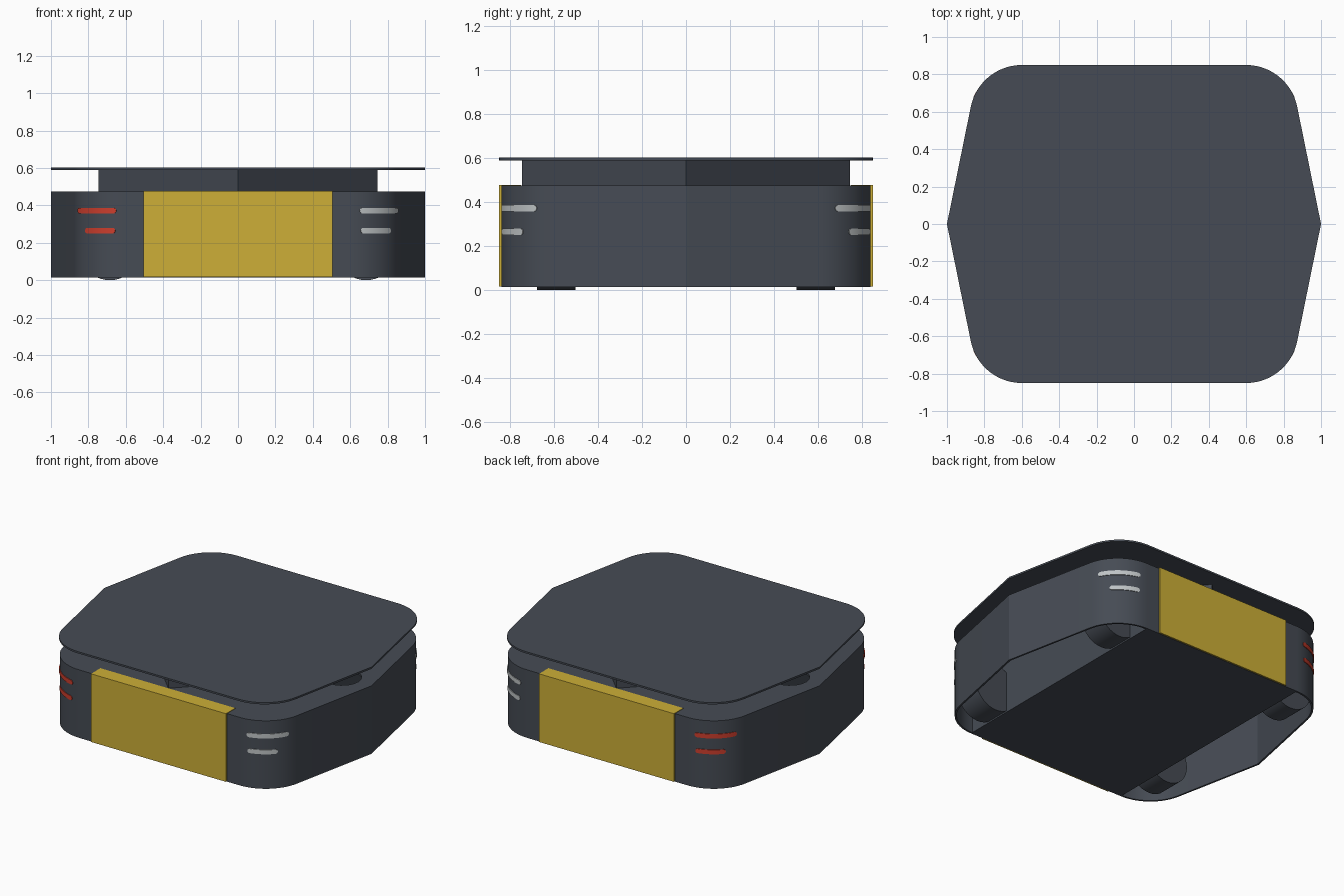
import bpy, bmesh, math

cube = bpy.data.objects.get("Cube")
if cube:
    bpy.data.objects.remove(cube, do_unlink=True)


def material(name, rgb):
    m = bpy.data.materials.new(name)
    m.use_nodes = True
    m.diffuse_color = (*rgb, 1)
    m.node_tree.nodes["Principled BSDF"].inputs["Base Color"].default_value = (*rgb, 1)
    return m


GREY = material("slate grey", (0.061, 0.071, 0.089))
YELLOW = material("mustard yellow", (0.61, 0.43, 0.038))
RED = material("red light", (0.61, 0.048, 0.026))
WHITE = material("white light", (0.52, 0.55, 0.56))

SIDE = math.radians(11.5)          # lean of the angled side walls
HALF_Y = 0.84                      # half depth of the body


def corner_radius(half_y):
    c, s = math.cos(SIDE), math.sin(SIDE)
    return (c - c * 0.6 - s * half_y) / (1 - s)


def corner_point(half_y, a, offset=0.0):
    """Point on the rounded corner, a measured from the +y direction."""
    r = corner_radius(half_y)
    return (0.6 + (r + offset) * math.sin(a), half_y - r + (r + offset) * math.cos(a))


def half_outline(half_y, inset=0.0, steps=14):
    """Right half of the plan: corner, side point, corner."""
    end = math.pi / 2 - SIDE
    arc = [corner_point(half_y, end * i / steps, -inset) for i in range(steps + 1)]
    tip = [(1 - inset / math.cos(SIDE), 0)]
    return arc + tip + [(x, -y) for x, y in reversed(arc)]


def outline(half_y):
    half = half_outline(half_y)
    return half + [(-x, -y) for x, y in half]


def finish(bm, name, mat, smooth=False):
    bmesh.ops.recalc_face_normals(bm, faces=bm.faces)
    me = bpy.data.meshes.new(name)
    bm.to_mesh(me)
    bm.free()
    ob = bpy.data.objects.new(name, me)
    bpy.context.collection.objects.link(ob)
    me.materials.append(mat)
    if smooth:
        smooth_by_angle(ob)
    return ob


def activate(ob):
    bpy.ops.object.select_all(action="DESELECT")
    ob.select_set(True)
    bpy.context.view_layer.objects.active = ob


def smooth_by_angle(ob):
    activate(ob)
    bpy.ops.object.shade_smooth_by_angle(angle=math.radians(10))


def prism(name, points, z0, z1, mat, smooth=False):
    bm = bmesh.new()
    face = bm.faces.new([bm.verts.new((x, y, z0)) for x, y in points])
    top = bmesh.ops.extrude_face_region(bm, geom=[face])["geom"]
    bmesh.ops.translate(bm, vec=(0, 0, z1 - z0),
                        verts=[v for v in top if isinstance(v, bmesh.types.BMVert)])
    return finish(bm, name, mat, smooth)


def cut(ob, cutter):
    mod = ob.modifiers.new("cut", "BOOLEAN")
    mod.operation, mod.solver, mod.object = "DIFFERENCE", "EXACT", cutter
    activate(ob)
    bpy.ops.object.modifier_apply(modifier=mod.name)
    bpy.data.objects.remove(cutter, do_unlink=True)


# Body: central box with thin-walled wheel bays open underneath
body = prism("body", outline(HALF_Y), 0.015, 0.475, GREY)
for s in (1, -1):
    bay = [(s * x, y) for x, y in half_outline(HALF_Y, 0.012)]
    cut(body, prism("bay_cutter", bay, -0.1, 0.462, GREY))
    hole = [(s * 0.78 + 0.12 * math.cos(i * math.pi / 12), 0.12 * math.sin(i * math.pi / 12))
            for i in range(24)]
    cut(body, prism("hole_cutter", hole, 0.4, 0.6, GREY))
smooth_by_angle(body)

# Lifting column and load plate
R = 0.745
prism("lift_column", [(R, 0), (0, R), (-R, 0), (0, -R)], 0.474, 0.592, GREY)
prism("load_plate", outline(0.85), 0.59, 0.602, GREY, smooth=True)

# Yellow end panels
for name, s in (("front_panel", -1), ("back_panel", 1)):
    prism(name, [(-0.505, s * 0.75), (0.505, s * 0.75), (0.505, s * 0.85), (-0.505, s * 0.85)],
          0.017, 0.478, YELLOW)


# Wheels, axles along y
def wheel(name, sx, sy, r=0.16):
    bm = bmesh.new()
    bmesh.ops.create_cone(bm, cap_ends=True, segments=40, radius1=r, radius2=r, depth=0.175)
    for v in bm.verts:
        x, y, z = v.co
        v.co = (sx * 0.685 + x, sy * 0.59 + z, r + y)
    ob = finish(bm, name, GREY)
    activate(ob)
    bpy.ops.object.shade_smooth_by_angle(angle=math.radians(30))


# Corner lights: thin round-ended strips wrapped on the corner
def light_strip(name, sx, sy, z, a0, a1, mat, h=0.015, steps=24):
    bm = bmesh.new()
    length = (a1 - a0) * corner_radius(HALF_Y)
    rows = []
    for i in range(steps + 1):
        t = (1 - math.cos(math.pi * i / steps)) / 2
        d = max(0.0, h - min(t, 1 - t) * length)
        half = max(0.003, math.sqrt(max(0.0, h * h - d * d)))
        a = a0 + (a1 - a0) * t
        row = []
        for off, dz in ((-0.003, -half), (0.004, -half), (0.004, half), (-0.003, half)):
            x, y = corner_point(HALF_Y, a, off)
            row.append(bm.verts.new((sx * x, sy * y, z + dz)))
        rows.append(row)
    for p, q in zip(rows, rows[1:]):
        for k in range(4):
            bm.faces.new((p[k], p[(k + 1) % 4], q[(k + 1) % 4], q[k]))
    bm.faces.new(rows[0])
    bm.faces.new(rows[-1])
    finish(bm, name, mat, smooth=True)


for sx, side, mat in ((1, "left", WHITE), (-1, "right", RED)):
    for sy, end in ((-1, "front"), (1, "back")):
        wheel(f"{end}_{side}_wheel", sx, sy)
        light_strip(f"{end}_{side}_upper_light", sx, sy, 0.372,
                    math.radians(10.4), math.radians(65), mat)
        light_strip(f"{end}_{side}_lower_light", sx, sy, 0.265,
                    math.radians(11.5), math.radians(50), mat)
